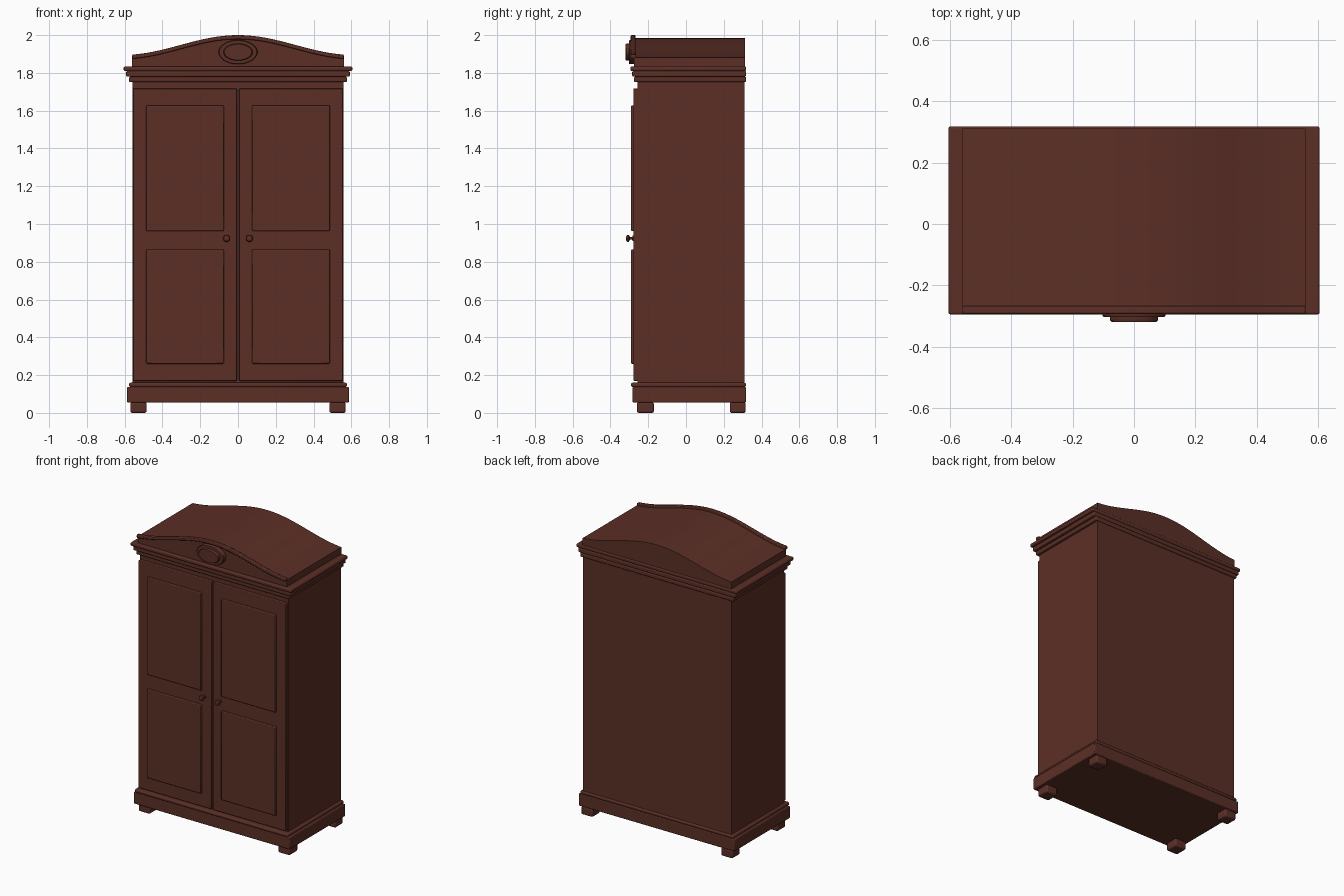
import bpy, bmesh, math
from mathutils import Matrix

cube = bpy.data.objects.get("Cube")
if cube:
    bpy.data.objects.remove(cube, do_unlink=True)

wood = bpy.data.materials.new("dark_mahogany")
wood.use_nodes = True
COLOR = (0.105, 0.028, 0.019, 1)
wood.diffuse_color = COLOR
wood.node_tree.nodes["Principled BSDF"].inputs["Base Color"].default_value = COLOR


def finish(name, bm, bevel=0.0, segments=2, smooth=True):
    bmesh.ops.recalc_face_normals(bm, faces=bm.faces)
    mesh = bpy.data.meshes.new(name)
    bm.to_mesh(mesh)
    bm.free()
    mesh.materials.append(wood)
    obj = bpy.data.objects.new(name, mesh)
    bpy.context.collection.objects.link(obj)
    if bevel:
        mod = obj.modifiers.new("soft_edges", "BEVEL")
        mod.width, mod.segments = bevel, segments
        mod.limit_method = "ANGLE"
    if smooth:
        bpy.ops.object.select_all(action="DESELECT")
        obj.select_set(True)
        bpy.context.view_layer.objects.active = obj
        bpy.ops.object.shade_smooth_by_angle(angle=math.radians(35))
    return obj


def box(name, x, y, z, bevel=0.0, segments=2):
    """Box from (min, max) pairs."""
    bm = bmesh.new()
    bmesh.ops.create_cube(bm, size=1)
    for v in bm.verts:
        for i, (low, high) in enumerate((x, y, z)):
            v.co[i] = low if v.co[i] < 0 else high
    return finish(name, bm, bevel, segments)


def extrude_outline(name, outline, y0, y1, bevel=0.0):
    """Closed x-z outline extruded along y."""
    bm = bmesh.new()
    face = bm.faces.new([bm.verts.new((x, y0, z)) for x, z in outline])
    new = bmesh.ops.extrude_face_region(bm, geom=[face])["geom"]
    bmesh.ops.translate(bm, vec=(0, y1 - y0, 0),
                        verts=[g for g in new if isinstance(g, bmesh.types.BMVert)])
    return finish(name, bm, bevel)


def turned(name, profile, x, z, sx=1.0, sz=1.0, sides=24):
    """Lathe of (radius, y) steps about the y axis, optionally made oval."""
    bm = bmesh.new()
    rings = []
    for r, y in profile:
        rings.append([bm.verts.new((x + sx * r * math.cos(2 * math.pi * i / sides), y,
                                    z + sz * r * math.sin(2 * math.pi * i / sides)))
                      for i in range(sides)])
    for a, b in zip(rings, rings[1:]):
        for i in range(sides):
            j = (i + 1) % sides
            bm.faces.new((a[i], a[j], b[j], b[i]))
    bm.faces.new(rings[0])
    bm.faces.new(rings[-1])
    return finish(name, bm)


BACK = 0.318

# Carcass
box("carcass", (-0.558, 0.558), (-0.256, 0.309), (0.15, 1.76))

# Plinth, its moulding and feet
box("plinth", (-0.587, 0.587), (-0.283, BACK), (0.055, 0.137), 0.005)
box("plinth_moulding", (-0.577, 0.577), (-0.291, BACK), (0.137, 0.16), 0.009, 3)
for side, sx in (("right", -1), ("left", 1)):
    for end, y in (("front", (-0.26, -0.17)), ("back", (0.232, 0.316))):
        box(f"{side}_{end}_foot", sorted((sx * 0.484, sx * 0.57)), y, (0, 0.056), 0.009)

# Stepped cornice
for name, half, front, z in (("lower", 0.577, -0.275, (1.752, 1.78)),
                             ("middle", 0.592, -0.285, (1.78, 1.81)),
                             ("upper", 0.605, -0.295, (1.81, 1.834))):
    box(f"{name}_cornice", (-half, half), (front, BACK), z, 0.007, 3)

# Doors with raised panels and turned knobs
for side, sx in (("right", -1), ("left", 1)):
    box(f"{side}_door", sorted((sx * 0.006, sx * 0.556)), (-0.279, -0.25), (0.17, 1.718), 0.004)
    for level, z in (("lower", (0.26, 0.865)), ("upper", (0.963, 1.628))):
        box(f"{side}_{level}_panel", sorted((sx * 0.075, sx * 0.486)), (-0.291, -0.27), z, 0.005)
    turned(f"{side}_knob", ((0.014, -0.275), (0.014, -0.282), (0.007, -0.285), (0.007, -0.297),
                            (0.018, -0.302), (0.019, -0.308), (0.015, -0.315), (0.006, -0.318)),
           sx * 0.06, 0.924)


# Arched pediment
HALF, STEPS = 0.56, 40


def arch(x):
    span = 0.61
    drop = (1 - math.cos(math.pi * x / span)) / (1 - math.cos(math.pi * HALF / span))
    return 2.0 - 0.103 * drop


xs = [-HALF + 2 * HALF * i / STEPS for i in range(STEPS + 1)]
roof = [(x, arch(x) - 0.016) for x in xs]
extrude_outline("pediment", roof + [(HALF, 1.83), (-HALF, 1.83)], -0.274, 0.312)
rim = [(x, arch(x)) for x in xs]
extrude_outline("pediment_trim", rim + [(x, z - 0.022) for x, z in reversed(rim)],
                -0.293, -0.268, 0.005)

# Oval medallion
turned("medallion_plate", ((1, -0.27), (1, -0.298), (0.96, -0.303)),
       0, 1.91, 0.103, 0.064, 40)
turned("medallion_boss", ((1, -0.295), (1, -0.314), (0.93, -0.32), (0.86, -0.32)),
       0, 1.91, 0.078, 0.045, 40)
